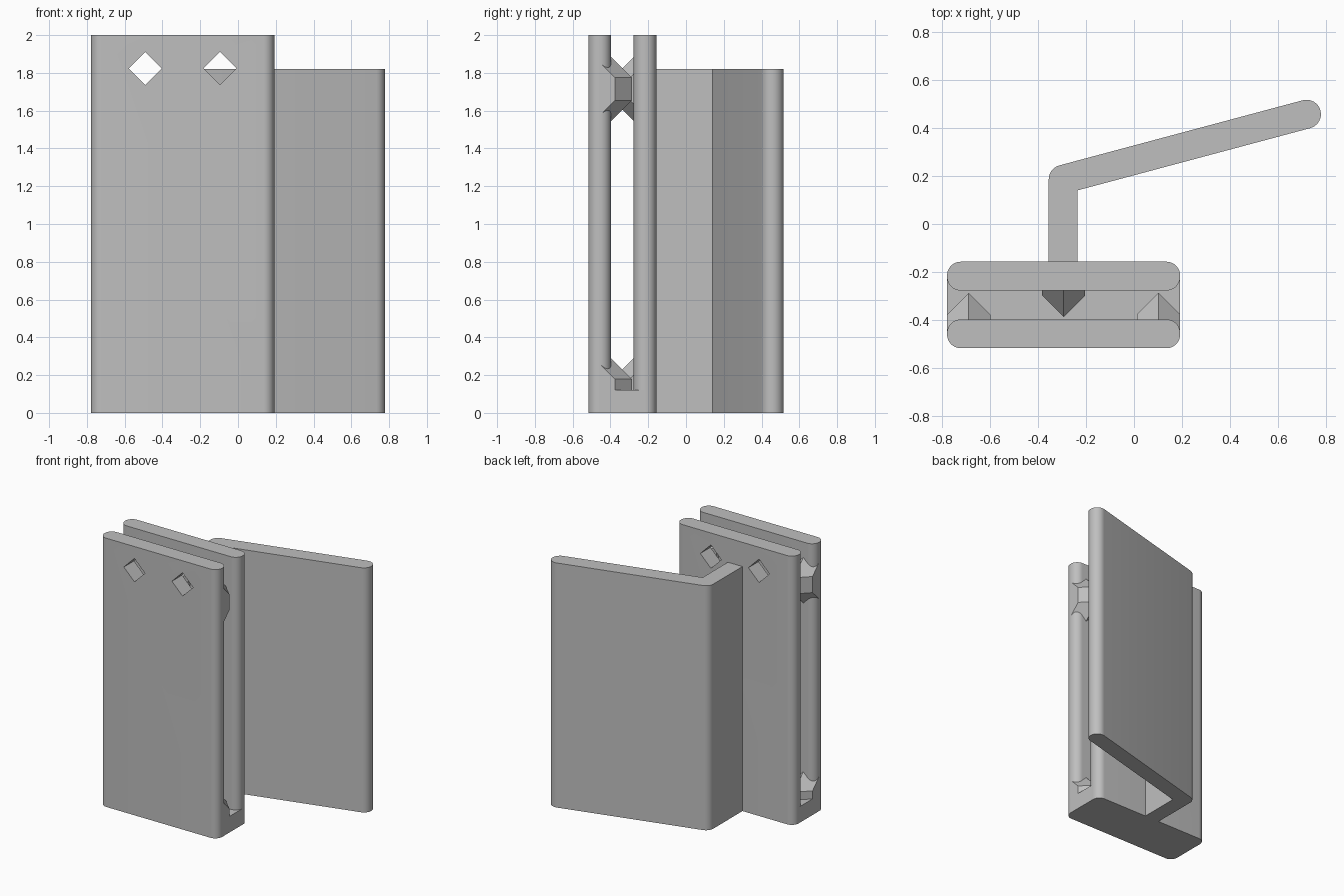
import bpy, bmesh, math
from mathutils import Vector

if "Cube" in bpy.data.objects:
    bpy.data.objects.remove(bpy.data.objects["Cube"])

grey = bpy.data.materials.new("plain_grey")
grey.diffuse_color = (0.52, 0.52, 0.52, 1)
grey.use_nodes = True
grey.node_tree.nodes["Principled BSDF"].inputs["Base Color"].default_value = grey.diffuse_color

X0, X1 = -0.778, 0.192      # clip width
YF, YB, T = -0.517, -0.277, 0.12   # front plate, back plate, thickness
R = 0.057


def finish(name, bm):
    bmesh.ops.recalc_face_normals(bm, faces=bm.faces)
    me = bpy.data.meshes.new(name)
    bm.to_mesh(me)
    bm.free()
    me.materials.append(grey)
    ob = bpy.data.objects.new(name, me)
    bpy.context.collection.objects.link(ob)
    return ob


def extrude_xy(name, pts, z0, z1):
    bm = bmesh.new()
    f = bm.faces.new([bm.verts.new((x, y, z0)) for x, y in pts])
    g = bmesh.ops.extrude_face_region(bm, geom=[f])
    bmesh.ops.translate(bm, vec=(0, 0, z1 - z0),
                        verts=[v for v in g["geom"] if isinstance(v, bmesh.types.BMVert)])
    return finish(name, bm)


def hull(name, pts):
    bm = bmesh.new()
    for p in pts:
        bm.verts.new(p)
    bmesh.ops.convex_hull(bm, input=bm.verts)
    return finish(name, bm)


def arc(cx, cy, r, a0, a1, n=10):
    return [(cx + r * math.cos(math.radians(a0 + (a1 - a0) * i / n)),
             cy + r * math.sin(math.radians(a0 + (a1 - a0) * i / n))) for i in range(n + 1)]


def smooth(ob):
    bpy.ops.object.select_all(action='DESELECT')
    ob.select_set(True)
    bpy.context.view_layer.objects.active = ob
    bpy.ops.object.shade_smooth_by_angle(angle=math.radians(30))


# two rounded plates, each pierced by two diamond holes
for name, y in (("front_plate", YF), ("back_plate", YB)):
    pts = (arc(X1 - R, y + R, R, -90, 0) + arc(X1 - R, y + T - R, R, 0, 90)
           + arc(X0 + R, y + T - R, R, 90, 180) + arc(X0 + R, y + R, R, 180, 270))
    plate = extrude_xy(name, pts, 0, 2)
    for hx in (-0.491, -0.095):
        h, cz = 0.087, 1.824
        cutter = hull("hole_cutter", [(hx + dx * h, yy, cz + dz * h)
                                      for dx, dz in ((1, 0), (0, 1), (-1, 0), (0, -1))
                                      for yy in (y - 0.1, y + T + 0.1)])
        cutter.hide_render = True
        m = plate.modifiers.new("hole", 'BOOLEAN')
        m.operation, m.solver, m.object = 'DIFFERENCE', 'EXACT', cutter
        bpy.context.view_layer.objects.active = plate
        bpy.ops.object.modifier_apply(modifier=m.name)
        bpy.data.objects.remove(cutter)
    smooth(plate)

# solid floor joining the plates
extrude_xy("floor_bridge", [(X0, YF + R), (X1, YF + R), (X1, YB + T - R), (X0, YB + T - R)], 0, 0.12)


# hipped gripping teeth: front plate at both ends, back plate in the middle
def tooth(name, cx, base, d, cz, low):
    prof = [(0, 0.11, 0.06), (-0.09, 0.02, 0.06), (0.09, 0.02, 0.06),
            (-0.09, -0.06, 0.14), (0.09, -0.06, 0.14), (0, -0.06, 0.23)]
    pts = []
    for x, h, z in prof:
        pts += [(cx + x, base + d * h, cz + z),
                (cx + x, base + d * h, 0.05 if low else cz - z)]
    hull(name, pts)


for cz, low, tag in ((1.715, False, "upper"), (0.12, True, "lower")):
    tooth(tag + "_left_tooth", X0 + 0.09, YF + T, 1, cz, low)
    tooth(tag + "_right_tooth", X1 - 0.09, YF + T, 1, cz, low)
    tooth(tag + "_middle_tooth", (X0 + X1) / 2, YB, -1, cz, low)

# bent arm with a slanted wing behind the clip
r, ang = 0.06, 15
bx, by = -0.295, 0.186
ex, ey = 0.718, 0.457
inner_y = by + r * math.tan(math.radians(ang)) - r / math.cos(math.radians(ang))
pts = ([(bx - r, YB + T - 0.04), (bx + r, YB + T - 0.04), (bx + r, inner_y)]
       + arc(ex, ey, r, ang - 90, ang + 90, 16)
       + arc(bx, by, r, ang + 90, 180, 8))
smooth(extrude_xy("bent_arm", pts, 0, 1.82))
